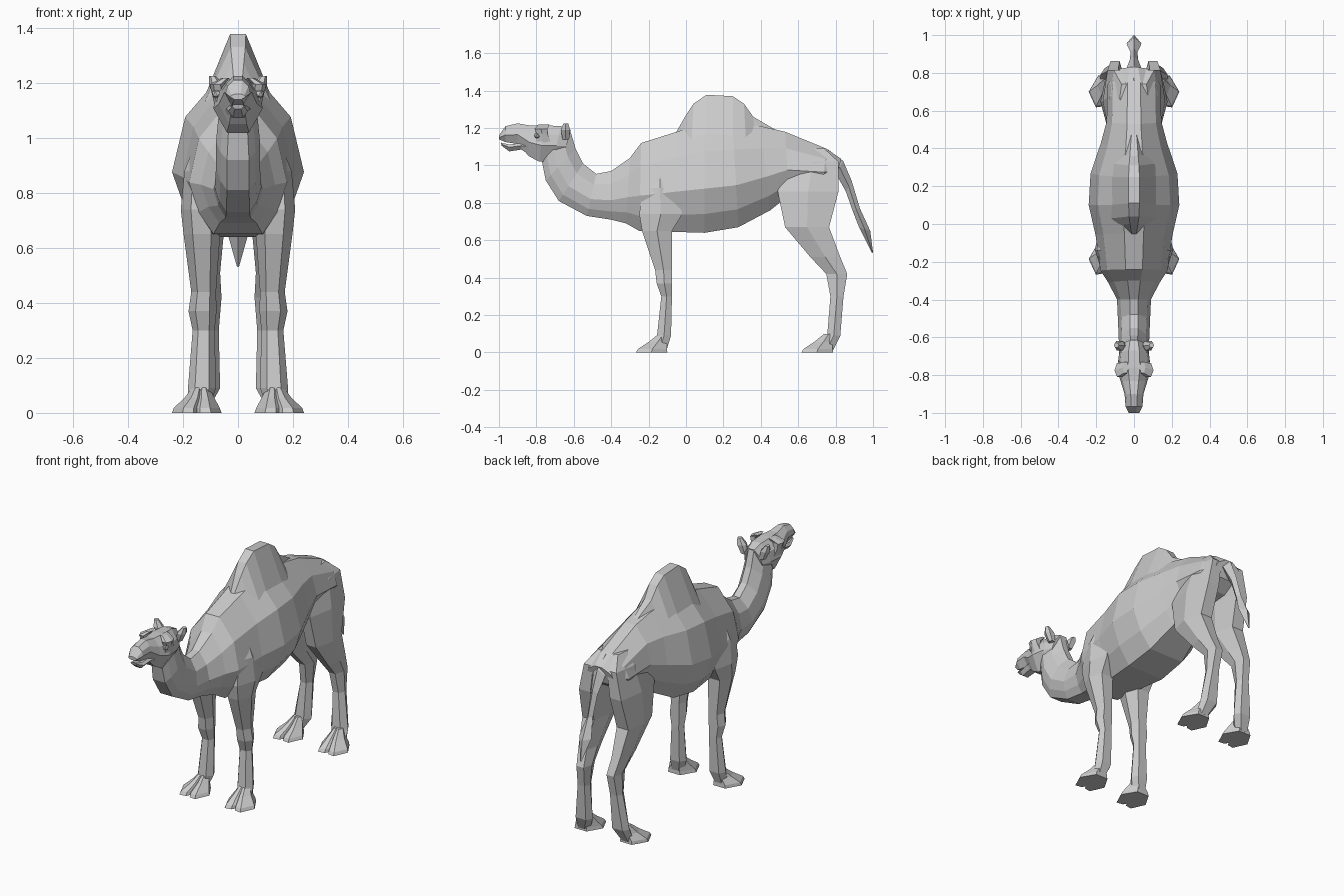
import bpy, bmesh
from mathutils import Vector


def loft(name, rings, mirror=False):
    """Skin a list of equal-length point rings, cap both ends."""
    bm = bmesh.new()
    vr = [[bm.verts.new(p) for p in r] for r in rings]
    n = len(vr[0])
    for a, b in zip(vr, vr[1:]):
        for i in range(n):
            j = (i + 1) % n
            bm.faces.new((a[i], a[j], b[j], b[i]))
    bm.faces.new(vr[0])
    bm.faces.new(vr[-1])
    bmesh.ops.recalc_face_normals(bm, faces=bm.faces)
    me = bpy.data.meshes.new(name)
    bm.to_mesh(me)
    bm.free()
    ob = bpy.data.objects.new(name, me)
    bpy.context.collection.objects.link(ob)
    if mirror:
        add_mirror(ob)
    return ob


def add_mirror(ob):
    ob.modifiers.new("Mirror", "MIRROR").use_axis[0] = True


def spine(name, sections, shape):
    """Symmetric loft: sections are (top y, top z, bottom y, bottom z, half width)."""
    rings = []
    for ty, tz, by, bz, w in sections:
        half = [(x * w, ty + (by - ty) * t, tz + (bz - tz) * t) for x, t in shape]
        rings.append(half + [(-x, y, z) for x, y, z in reversed(half) if x > 0])
    return loft(name, rings)


def limb(name, sections):
    """Mirrored vertical loft: sections are (z, front y, back y, inner x, outer x)."""
    outline = [(.25, 0), (.75, 0), (1, .5), (.8, 1), (.2, 1), (0, .5)]
    rings = [[(x0 + (x1 - x0) * u, y0 + (y1 - y0) * v, z) for u, v in outline]
             for z, y0, y1, x0, x1 in sections]
    return loft(name, rings, True)


def foot(name, dy):
    """Splayed two-toed foot."""
    out = [(.04, -.10), (.09, -.185), (.052, -.268), (.012, -.262), (0, -.24),
           (-.012, -.262), (-.052, -.268), (-.09, -.185), (-.04, -.10)]
    rings = []
    for k, z, cx, cy in [(1, 0, .15, -.115), (.93, .018, .15, -.115),
                         (.6, .055, .14, -.11), (.3, .10, .135, -.10)]:
        rings.append([(cx + x * k, cy + (y + .115) * k + dy, z) for x, y in out])
    return loft(name, rings, True)


BARREL = [(.25, 0), (.8, .26), (1, .6), (.8, .83), (.5, 1)]

# Neck and torso
spine("neck_and_torso", [
    (-.62, 1.19, -.77, 1.02, .07),
    (-.59, 1.09, -.75, .92, .08),
    (-.55, 1.01, -.68, .81, .08),
    (-.48, .955, -.53, .73, .085),
    (-.40, .97, -.40, .71, .09),
    (-.30, 1.04, -.32, .69, .135),
    (-.24, 1.12, -.25, .65, .178),
    (-.05, 1.18, -.07, .645, .203),
    (.10, 1.23, .10, .64, .24),
    (.25, 1.23, .28, .67, .23),
    (.40, 1.21, .45, .76, .175),
    (.53, 1.18, .55, .84, .145),
    (.75, 1.09, .73, .88, .14),
    (.83, 1.035, .80, .93, .09)], BARREL)

# Hump
spine("hump", [
    (-.06, 1.165, -.06, 1.10, .05),
    (.00, 1.27, -.01, 1.12, .095),
    (.04, 1.33, .03, 1.13, .12),
    (.11, 1.378, .10, 1.13, .13),
    (.25, 1.37, .25, 1.13, .13),
    (.31, 1.33, .32, 1.13, .12),
    (.36, 1.26, .37, 1.12, .10),
    (.48, 1.19, .48, 1.10, .06)], [(.22, 0), (1, 1)])

# Head and lower jaw
spine("head", [
    (-.615, 1.19, -.66, 1.03, .06),
    (-.67, 1.21, -.71, 1.02, .08),
    (-.76, 1.215, -.785, 1.02, .09),
    (-.83, 1.213, -.84, 1.05, .07),
    (-.90, 1.225, -.90, 1.115, .05),
    (-.965, 1.21, -.965, 1.125, .045),
    (-1.0, 1.16, -1.0, 1.14, .028)], [(.35, 0), (.85, .25), (1, .55), (.45, 1)])
spine("lower_jaw", [
    (-.79, 1.13, -.79, 1.025, .06),
    (-.88, 1.12, -.88, 1.085, .042),
    (-.945, 1.112, -.945, 1.075, .036),
    (-.99, 1.122, -.985, 1.105, .022)], [(.7, 0), (1, .4), (.5, 1)])

# Brows, ears and eyes
limb("brow", [(1.12, -.80, -.72, .05, .085), (1.17, -.80, -.74, .05, .097),
              (1.195, -.81, -.74, .05, .103), (1.218, -.79, -.73, .03, .06)])
limb("ear", [(1.14, -.66, -.625, .04, .08), (1.19, -.67, -.62, .05, .105),
             (1.225, -.655, -.63, .08, .106)])
bpy.ops.mesh.primitive_ico_sphere_add(subdivisions=1, radius=.018, location=(0, 0, 0))
eye = bpy.context.object
eye.name = "eye"
for v in eye.data.vertices:
    v.co += Vector((.078, -.795, 1.16))
add_mirror(eye)

# Front legs
limb("front_leg", [
    (1.02, -.18, -.09, .05, .14),
    (.88, -.23, -.05, .07, .195),
    (.74, -.25, -.02, .06, .208),
    (.65, -.235, -.075, .065, .198),
    (.44, -.165, -.075, .08, .17),
    (.37, -.157, -.075, .078, .18),
    (.30, -.132, -.075, .085, .165),
    (.09, -.155, -.08, .08, .182),
    (.01, -.18, -.105, .11, .18)])

# Hind legs
limb("hind_leg", [
    (1.09, .60, .74, .03, .075),
    (1.02, .54, .815, .025, .128),
    (.86, .49, .815, .04, .165),
    (.67, .53, .765, .05, .178),
    (.51, .665, .825, .065, .155),
    (.42, .75, .862, .06, .14),
    (.30, .772, .842, .07, .145),
    (.09, .755, .825, .065, .178),
    (.01, .715, .785, .11, .18)])

# Feet
foot("front_foot", 0)
foot("hind_foot", .885)

# Tail with tuft
spine("tail", [
    (.76, 1.085, .74, 1.00, .06),
    (.84, 1.025, .805, .95, .04),
    (.885, .92, .855, .86, .022),
    (.93, .77, .89, .76, .018),
    (.985, .65, .925, .67, .04),
    (1.0, .535, .995, .53, .004)], [(0, 0), (1, .5), (0, 1)])
